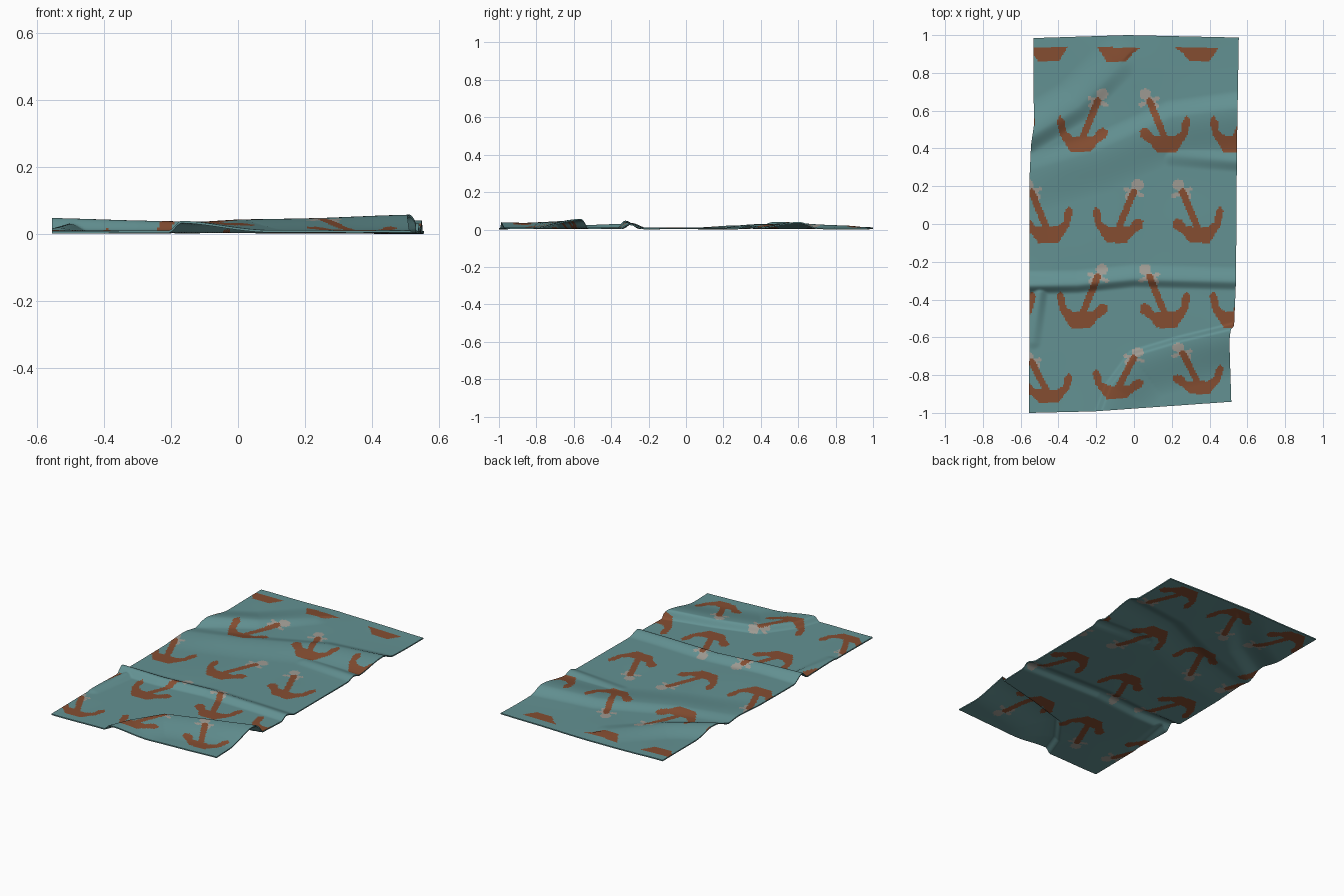
import bpy, math
from mathutils import Vector, noise

if "Cube" in bpy.data.objects:
    bpy.data.objects.remove(bpy.data.objects["Cube"])


def material(name, rgb):
    m = bpy.data.materials.new(name)
    m.diffuse_color = (*rgb, 1)
    m.use_nodes = True
    m.node_tree.nodes["Principled BSDF"].inputs["Base Color"].default_value = m.diffuse_color
    return m


MATS = [material("teal cloth", (0.125, 0.285, 0.29)),
        material("rust print", (0.235, 0.075, 0.031)),
        material("pale grey print", (0.34, 0.325, 0.29))]


def lerp_table(t, pts):
    """Piecewise linear lookup."""
    for (a, u), (b, v) in zip(pts, pts[1:]):
        if t <= b:
            return u + (v - u) * max(0, (t - a) / (b - a))
    return pts[-1][1]


def seg_dist(p, a, b):
    """Signed distance to a segment (positive on its left) and position along it."""
    d = (b[0] - a[0], b[1] - a[1])
    w = (p[0] - a[0], p[1] - a[1])
    t = min(1, max(0, (w[0] * d[0] + w[1] * d[1]) / (d[0] ** 2 + d[1] ** 2)))
    dist = math.hypot(w[0] - t * d[0], w[1] - t * d[1])
    return (dist if d[0] * w[1] - d[1] * w[0] > 0 else -dist), t


# Wrinkles: (x, y, height) along the crest, left-side width, right-side width
RIDGES = [
    ([(-.18, -1.02, .030), (-.12, -.86, .026), (0, -.70, .033), (.25, -.625, .038), (.56, -.55, .048)], .035, .25),
    ([(-.58, -.325, .038), (-.3, -.32, .03), (0, -.29, .025), (.58, -.305, .022)], .08, .05),
    ([(-.5, -.36, .02), (-.535, -.62, .008)], .05, .05),
    ([(-.58, .45, .032), (-.3, .62, .024), (-.08, .84, .010)], .16, .09),
    ([(-.58, .27, .012), (-.2, .38, .018), (.2, .56, .024), (.58, .61, .030)], .10, .22),
    ([(.2, .36, .008), (.58, .33, .016)], .06, .06),
]


def height(x, y):
    z = 0.0
    for pts, wl, wr in RIDGES:
        best = None
        for a, b in zip(pts, pts[1:]):
            d, t = seg_dist((x, y), a, b)
            if best is None or abs(d) < abs(best[0]):
                best = (d, a[2] + t * (b[2] - a[2]))
        d, h = best
        u = abs(d) / (wl if d > 0 else wr)
        if u < 1:
            z = max(z, h * (1 - u * u * (3 - 2 * u)))
    return z + .004 * noise.noise(Vector((x * 3, y * 3, 1)))


# Anchor print, leaning right; crown at the origin
CROWN = [(-.13, .17), (-.112, .09), (-.055, 0), (.05, 0), (.085, .045), (.135, .08),
         (.14, .115), (.115, .13), (.09, .12), (.065, .085), (-.045, .085),
         (-.08, .11), (-.087, .165), (-.11, .195)]
# Anchors as x, y, mirror, vertical scale; the underside print runs the other way
UPPER, UNDER = [], []
for y in (.38, -.55):
    UPPER += [(-.65, y, -1, 1), (-.28, y, 1, 1), (.17, y, -1, 1), (.53, y, 1, 1)]
for y, s in ((.86, 1), (-.10, 1), (-.945, .8)):
    UPPER += [(-.455, y, -1, s), (-.09, y + (.02 if s < 1 else 0), 1, s),
              (.345, y + (.045 if s < 1 else 0), -1, s)]
for y in (.49, -.52):
    UNDER += [(-.6, y, 1, -1), (-.15, y, -1, -1), (.21, y, 1, -1), (.65, y, -1, -1)]
for y in (.97, 0):
    UNDER += [(-.41, y, 1, -1), (.0, y, -1, -1), (.39, y, 1, -1)]


def stroke(p, a, b, r):
    return abs(seg_dist(p, a, b)[0]) < r


def inside(p, poly):
    """Even-odd point in polygon test."""
    hit = False
    for a, b in zip(poly, poly[1:] + poly[:1]):
        if (a[1] > p[1]) != (b[1] > p[1]) and \
                p[0] < a[0] + (p[1] - a[1]) * (b[0] - a[0]) / (b[1] - a[1]):
            hit = not hit
    return hit


def colour(x, y, anchors):
    if anchors is UPPER and y > .935:                      # plain hem
        return 0
    for ax, ay, m, s in anchors:
        p = ((x - ax) * m, (y - ay) / s)
        if abs(p[0]) > .18 or not -.02 < p[1] < .36:
            continue
        if inside(p, CROWN):
            return 1
        if stroke(p, (.005, .07), (.088, .27), .018):  # shank
            return 1
        if stroke(p, (.108, .308), (.113, .308), .029) or stroke(p, (.045, .285), (.135, .25), .011) \
                or stroke(p, (.06, .245), (.1, .29), .02):
            return 2                                    # ring and stock
    return 0


# Towel outline edges
LEFT = [(-1, -.555), (.25, -.553), (.42, -.545), (.52, -.53), (1, -.533)]
RIGHT = [(-1, .517), (-.62, .505), (-.56, .512), (-.54, .53), (-.3, .54), (.4, .545), (1, .555)]
BOTTOM = [(-.55, -1), (-.2, -.992), (.52, -.943)]
TOP = [(-.53, .985), (-.05, 1), (.55, .987)]

NX, NY, THICK = 150, 270, .007
verts = []
for j in range(NY + 1):
    v = j / NY
    for i in range(NX + 1):
        u = i / NX
        x0 = -.555 + 1.105 * u
        y = lerp_table(x0, BOTTOM) * (1 - v) + lerp_table(x0, TOP) * v
        x = lerp_table(y, LEFT) * (1 - u) + lerp_table(y, RIGHT) * u
        verts.append((x, y, height(x, y)))
low = min(p[2] for p in verts)


def sheet(name, lift, anchors, flip):
    """One printed face of the towel."""
    faces = []
    for j in range(NY):
        for i in range(NX):
            k = j * (NX + 1) + i
            q = (k, k + 1, k + NX + 2, k + NX + 1)
            faces.append(q[::-1] if flip else q)
    mesh = bpy.data.meshes.new(name)
    mesh.from_pydata([(x, y, z - low + lift) for x, y, z in verts], [], faces)
    for m in MATS:
        mesh.materials.append(m)
    for f in mesh.polygons:
        f.material_index = colour(f.center.x, f.center.y, anchors)
        f.use_smooth = True
    bpy.context.collection.objects.link(bpy.data.objects.new(name, mesh))


# Crumpled towel: upper face, underside and the hem edge joining them
sheet("towel_upper_face", THICK, UPPER, False)
sheet("towel_underside", 0, UNDER, True)
W = NX + 1
loop = list(range(NX)) + [j * W + NX for j in range(NY)] + \
    [NY * W + i for i in range(NX, 0, -1)] + [j * W for j in range(NY, 0, -1)]
n = len(loop)
rim = [(verts[k][0], verts[k][1], verts[k][2] - low + h) for h in (0, THICK) for k in loop]
mesh = bpy.data.meshes.new("towel_edge")
mesh.from_pydata(rim, [], [(i, (i + 1) % n, n + (i + 1) % n, n + i) for i in range(n)])
mesh.materials.append(MATS[0])
bpy.context.collection.objects.link(bpy.data.objects.new("towel_edge", mesh))
